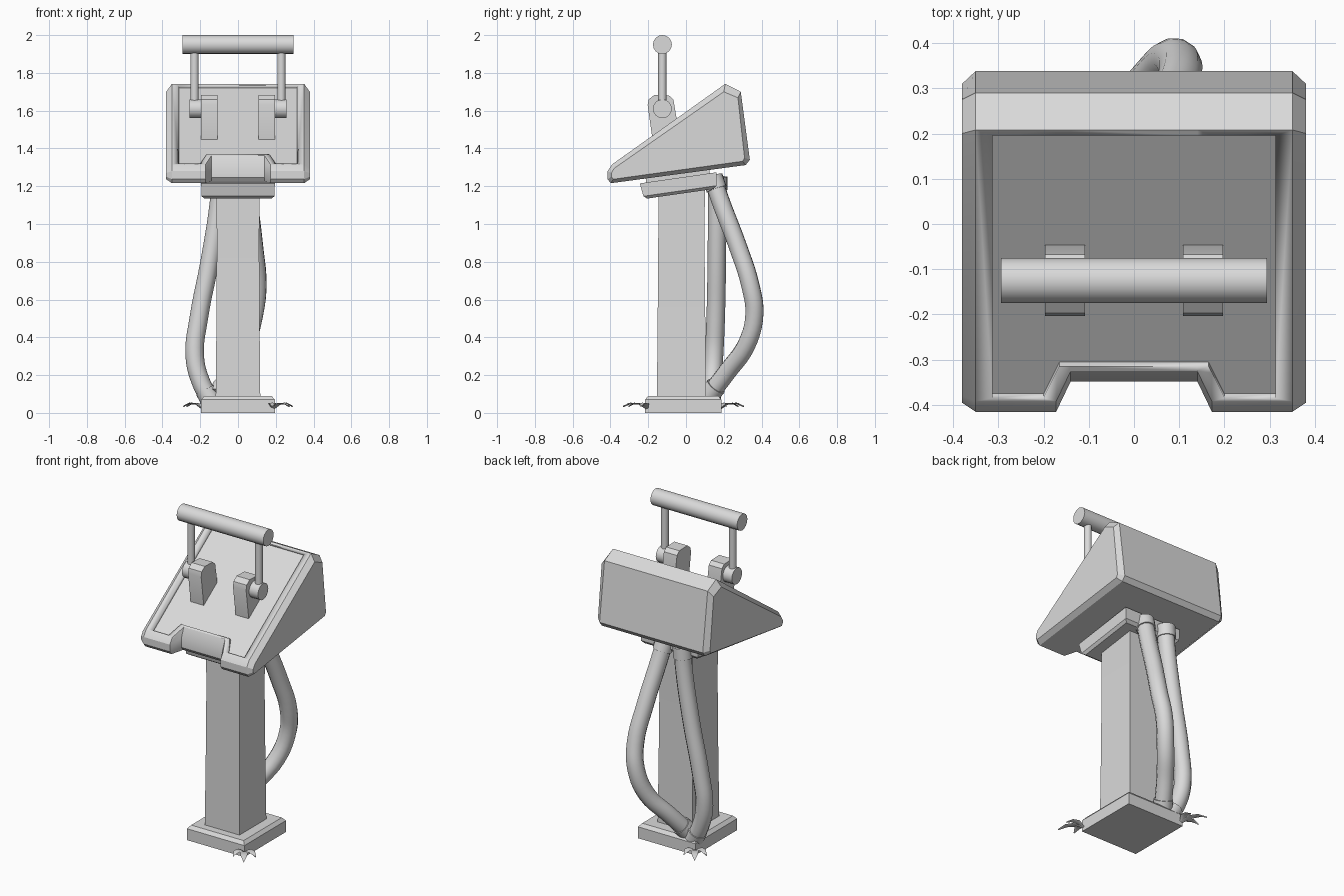
import bpy, bmesh, math
from mathutils import Vector, Matrix

if "Cube" in bpy.data.objects:
    bpy.data.objects.remove(bpy.data.objects["Cube"])

grey = bpy.data.materials.new("plain_grey")
grey.diffuse_color = (0.7, 0.7, 0.7, 1)
grey.use_nodes = True
grey.node_tree.nodes["Principled BSDF"].inputs["Base Color"].default_value = grey.diffuse_color


def finish(name, bm, angle=30):
    bmesh.ops.recalc_face_normals(bm, faces=bm.faces[:])
    me = bpy.data.meshes.new(name)
    bm.to_mesh(me)
    bm.free()
    me.materials.append(grey)
    ob = bpy.data.objects.new(name, me)
    bpy.context.collection.objects.link(ob)
    bpy.ops.object.select_all(action='DESELECT')
    ob.select_set(True)
    bpy.context.view_layer.objects.active = ob
    bpy.ops.object.shade_smooth_by_angle(angle=math.radians(angle))
    return ob


def loft(name, rings, angle=30, caps=True):
    """Skin a list of equal-length closed rings of points."""
    bm = bmesh.new()
    vs = [[bm.verts.new(p) for p in r] for r in rings]
    n = len(vs[0])
    for a, b in zip(vs, vs[1:]):
        for i in range(n):
            j = (i + 1) % n
            bm.faces.new((a[i], a[j], b[j], b[i]))
    if caps:
        bm.faces.new(vs[0])
        bm.faces.new(vs[-1])
    return finish(name, bm, angle)


def rect(x, y0, y1, z):
    return [(-x, y0, z), (x, y0, z), (x, y1, z), (-x, y1, z)]


def cylinder(name, a, b, r, sides=16):
    a, b = Vector(a), Vector(b)
    bm = bmesh.new()
    m = Matrix.Translation((a + b) / 2) @ (b - a).to_track_quat('Z', 'Y').to_matrix().to_4x4()
    bmesh.ops.create_cone(bm, cap_ends=True, segments=sides, radius1=r, radius2=r,
                          depth=(b - a).length, matrix=m)
    return finish(name, bm, 46)


# Base plate with chamfered top edge, and the slightly waisted pillar
loft("base_plate", [rect(.195, -.217, .187, 0), rect(.195, -.217, .187, .07),
                    rect(.178, -.2, .17, .09)])
loft("pillar", [rect(.118, -.154, .106, .08), rect(.114, -.15, .102, .5),
                rect(.112, -.147, .098, .9), rect(.114, -.146, .1, 1.2)])

# Tilted neck block below the console, with a narrower spacer above it
tilt = Matrix.Translation((0, -.03, 1.16)) @ Matrix.Rotation(math.radians(8.2), 4, 'X')


def tilted(x, y0, y1, z):
    return [tilt @ Vector(p) for p in rect(x, y0, y1, z)]


loft("neck_block", [tilted(.178, -.178, .178, 0), tilted(.193, -.195, .195, .015),
                    tilted(.195, -.205, .205, .085)])
loft("neck_spacer", [tilted(.165, -.17, .17, .08), tilted(.165, -.17, .17, .13)])

# Wedge console: side profile carried across x, stepping back for the front notch
SLOPE, FLOOR = .712, .134
profile = [(-.398, 1.216), (-.415, 1.237), (-.415, 1.28), (-.392, 1.315),
           (.208, 1.742), (.29, 1.70), (.338, 1.34), (.316, 1.312)]
inner = [(-.385, 1.237), (-.395, 1.25), (-.395, 1.27), (-.38, 1.295),
         (.2, 1.7), (.275, 1.668), (.31, 1.35), (.3, 1.332)]


def station(x, pts, back=0):
    rises = [FLOOR, FLOOR, .4, SLOPE]
    return [(x, y + (back if i < 4 else 0), z + (back * rises[i] if i < 4 else 0))
            for i, (y, z) in enumerate(pts)]


console = loft("console", [
    station(-.38, inner), station(-.35, profile), station(-.172, profile),
    station(-.14, profile, .067), station(.14, profile, .067),
    station(.172, profile), station(.35, profile), station(.38, inner)], 25)

# Recessed control panel sunk into the sloping top
outline = [(-.313, -.385), (-.2, -.385), (-.165, -.315), (.165, -.315),
           (.2, -.385), (.313, -.385), (.313, .195), (-.313, .195)]
normal = Vector((0, -SLOPE, 1)).normalized()
surface = [Vector((x, y, 1.315 + (y + .392) * SLOPE)) for x, y in outline]
cutter = loft("panel_cutter", [[p - normal * .017 for p in surface],
                               [p + normal * .1 for p in surface]])
cutter.hide_render = True
mod = console.modifiers.new("panel_recess", 'BOOLEAN')
mod.operation, mod.solver, mod.object = 'DIFFERENCE', 'EXACT', cutter
bpy.context.view_layer.objects.active = console
bpy.ops.object.modifier_apply(modifier=mod.name)
bpy.data.objects.remove(cutter)

# Lever: two brackets, pivots and rods carrying one cross handle
bracket = [(-.175, 1.43), (-.203, 1.63), (-.197, 1.66), (-.168, 1.683),
           (-.09, 1.68), (-.067, 1.66), (-.043, 1.52), (-.05, 1.48)]
for side, s in (("left", -1), ("right", 1)):
    loft(side + "_bracket", [[(s * x, y, z) for y, z in bracket] for x in (.108, .197)])
    cylinder(side + "_pivot", (s * .19, -.125, 1.61), (s * .258, -.125, 1.61), .05)
    cylinder(side + "_rod", (s * .23, -.125, 1.61), (s * .23, -.125, 1.94), .022, 12)
cylinder("handle", (-.294, -.125, 1.95), (.294, -.125, 1.95), .05)


# Bulging hoses behind the pillar, with a collar at each end
def hose(name, pts, r=.049):
    cu = bpy.data.curves.new(name, 'CURVE')
    cu.dimensions = '3D'
    cu.bevel_depth, cu.bevel_resolution, cu.resolution_u = r, 4, 5
    cu.use_fill_caps = True
    sp = cu.splines.new('BEZIER')
    sp.bezier_points.add(len(pts) - 1)
    for bp, p in zip(sp.bezier_points, pts):
        bp.co = p
        bp.handle_left_type = bp.handle_right_type = 'AUTO'
    cu.materials.append(grey)
    ob = bpy.data.objects.new(name, cu)
    bpy.context.collection.objects.link(ob)
    for label, a, b in (("top", pts[0], pts[1]), ("bottom", pts[-1], pts[-2])):
        a, b = Vector(a), Vector(b)
        cylinder(name + "_" + label + "_collar", a, a + (b - a).normalized() * .07, r + .006)


hose("left_hose", [(-.09, .165, 1.25), (-.1, .165, 1.12), (-.15, .163, .8), (-.208, .157, .5),
                   (-.229, .148, .3), (-.195, .138, .16), (-.14, .13, .06)])
hose("right_hose", [(.04, .14, 1.25), (.055, .18, 1.13), (.085, .275, .88), (.103, .342, .67),
                    (.085, .362, .52), (.04, .32, .36), (-.04, .22, .22), (-.105, .12, .09)])


# Small tufts of drooping leaves at two opposite base corners
def leaf(name, origin, heading, length):
    d = Vector((math.cos(heading), math.sin(heading), 0))
    w = Vector((-d.y, d.x, 0))
    spine = [(0, .006, .02), (.35, .022, .05), (.7, .018, .052), (1, .002, .036)]
    rings = []
    for t, half, z in spine:
        c = Vector(origin) + d * length * t
        c.z = z
        rings.append([c - w * half, c - Vector((0, 0, .006)), c + w * half,
                      c + Vector((0, 0, .002))])
    loft(name, rings, 40)


for label, corner, heading in (("front", (.185, -.205, 0), -.97), ("back", (-.185, .178, 0), 2.17)):
    for i, (turn, length) in enumerate(((-.65, .1), (0, .155), (.65, .11))):
        leaf(f"{label}_leaf_{i + 1}", corner, heading + turn, length)
